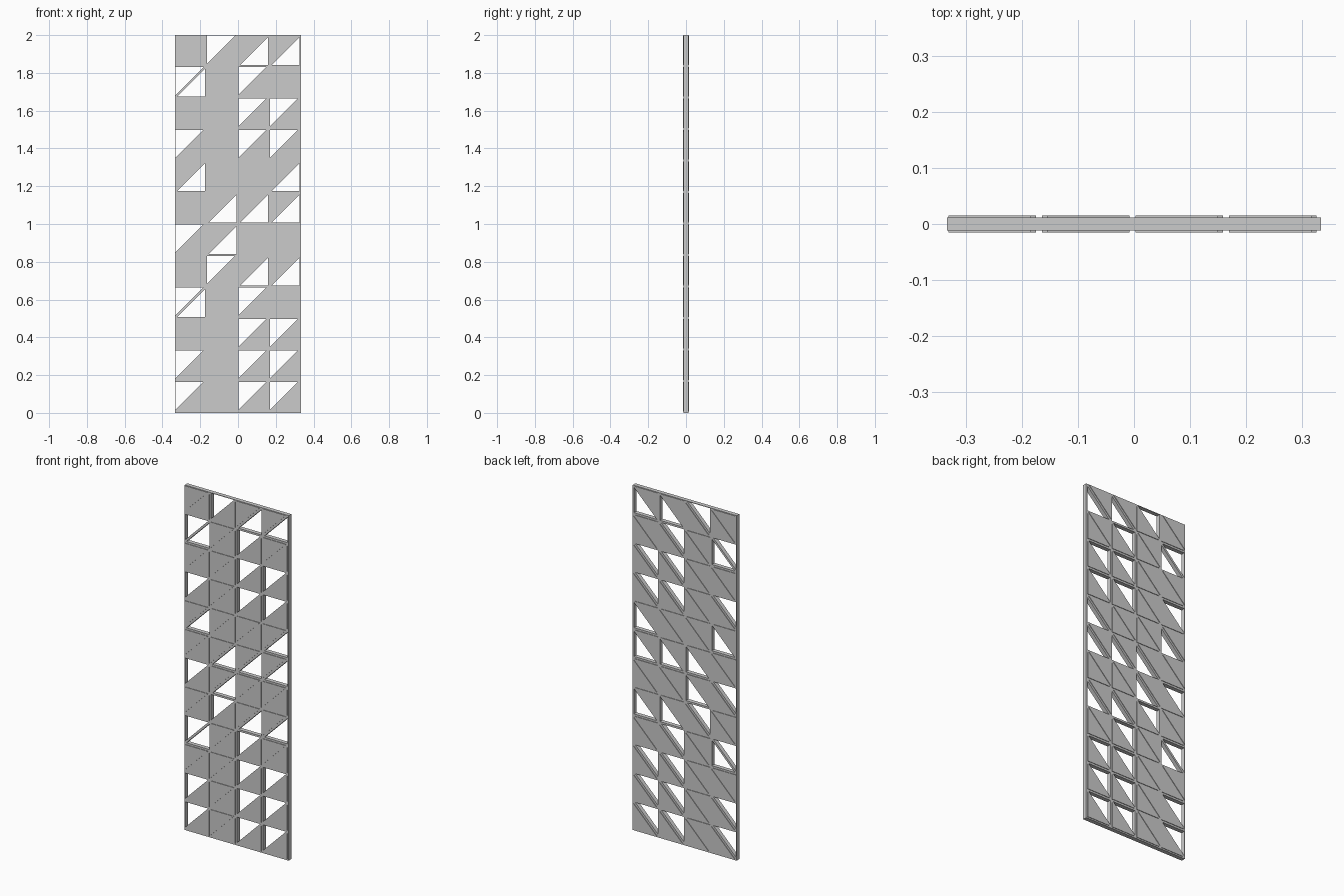
import bpy, bmesh

if "Cube" in bpy.data.objects:
    bpy.data.objects.remove(bpy.data.objects["Cube"])

S = 2.0 / 12            # cell size
IN, OUT = 0.003, 0.008  # rim on the upper-left / lower-right side of a cell
LEG = 0.147             # leg of each triangular opening
FRAME_T, PANEL_T = 0.024, 0.0305

# Open triangles per cell, top row first: U upper-left, L lower-right, B both
OPEN = [".ULL", "B.U.", "..UU", "U.UU", "L..L", ".LLL",
        "UL..", ".ULL", "B.U.", "..UU", "U.UU", "U.UU"]

# Cell corners and the two triangles, in cell coordinates
BL, BR, TR, TL = (0, 0), (S, 0), (S, S), (0, S)
a, b, c = (IN, S - IN - LEG), (IN, S - IN), (IN + LEG, S - IN)
d, e, f = (S - OUT - LEG, OUT), (S - OUT, OUT), (S - OUT, OUT + LEG)
UPPER, LOWER = (a, c, b), (d, e, f)
BARS = [(BL, a, b, TL), (TL, b, c, TR), (BL, a, c, TR, f, d),
        (BL, d, e, BR), (BR, e, f, TR)]


def facing_front(poly):
    """Return the polygon ordered counter-clockwise in x, z."""
    area = sum(p[0] * q[1] - q[0] * p[1] for p, q in zip(poly, poly[1:] + poly[:1]))
    return poly if area > 0 else poly[::-1]


def plate(name, polys, thickness):
    """Flat polygons in the x-z plane, thickened evenly about y = 0."""
    bm = bmesh.new()
    for poly in polys:
        bm.faces.new([bm.verts.new((x, 0, z)) for x, z in facing_front(poly)])
    bmesh.ops.remove_doubles(bm, verts=bm.verts, dist=1e-5)
    me = bpy.data.meshes.new(name)
    bm.to_mesh(me)
    bm.free()
    ob = bpy.data.objects.new(name, me)
    bpy.context.collection.objects.link(ob)
    mod = ob.modifiers.new("thickness", 'SOLIDIFY')
    mod.thickness = thickness
    mod.offset = 0
    return ob


bars, panels = [], []
for r, row in enumerate(OPEN):
    for col, state in enumerate(row):
        x0, z0 = (col - 2) * S, (11 - r) * S
        place = lambda poly: [(x0 + x, z0 + z) for x, z in poly]
        bars += [place(p) for p in BARS]
        if state not in "UB":
            panels.append(place(UPPER))
        if state not in "LB":
            panels.append(place(LOWER))

# Lattice of upright, level and diagonal bars
plate("lattice_frame", bars, FRAME_T)
# Slightly proud triangular infill panels
plate("triangle_panels", panels, PANEL_T)
